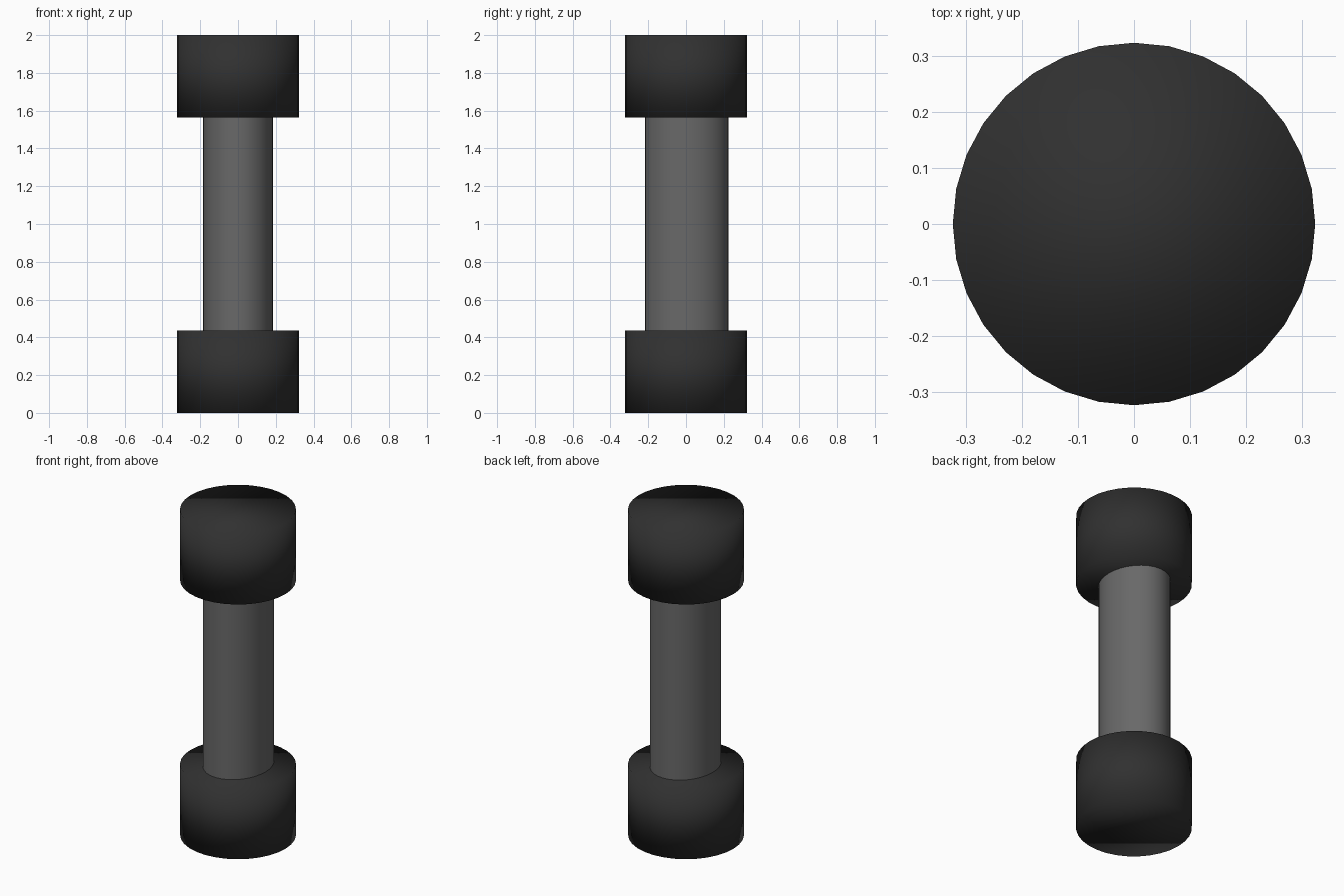
import bpy

if "Cube" in bpy.data.objects:
    bpy.data.objects.remove(bpy.data.objects["Cube"])


def material(name, value):
    mat = bpy.data.materials.new(name)
    mat.diffuse_color = (value, value, value, 1)
    mat.use_nodes = True
    mat.node_tree.nodes["Principled BSDF"].inputs["Base Color"].default_value = mat.diffuse_color
    return mat


def cylinder(name, rx, ry, z0, z1, mat, y=0.0):
    bpy.ops.mesh.primitive_cylinder_add(vertices=32, radius=1, depth=z1 - z0,
                                        location=(0, y, (z0 + z1) / 2))
    obj = bpy.context.object
    obj.name = name
    obj.scale = (rx, ry, 1)
    bpy.ops.object.transform_apply(location=False, rotation=False, scale=True)
    obj.data.materials.append(mat)
    return obj


rubber = material("dark_rubber", 0.03)
metal = material("grey_metal", 0.14)

# End weights, smooth across the rims
for name, z0 in (("lower_weight", 0.0), ("upper_weight", 1.565)):
    cylinder(name, 0.323, 0.323, z0, z0 + 0.435, rubber)
    bpy.ops.object.shade_smooth()

# Oval grip between the weights
cylinder("handle", 0.186, 0.222, 0.43, 1.57, metal, y=0.004)
bpy.ops.object.shade_smooth_by_angle()
